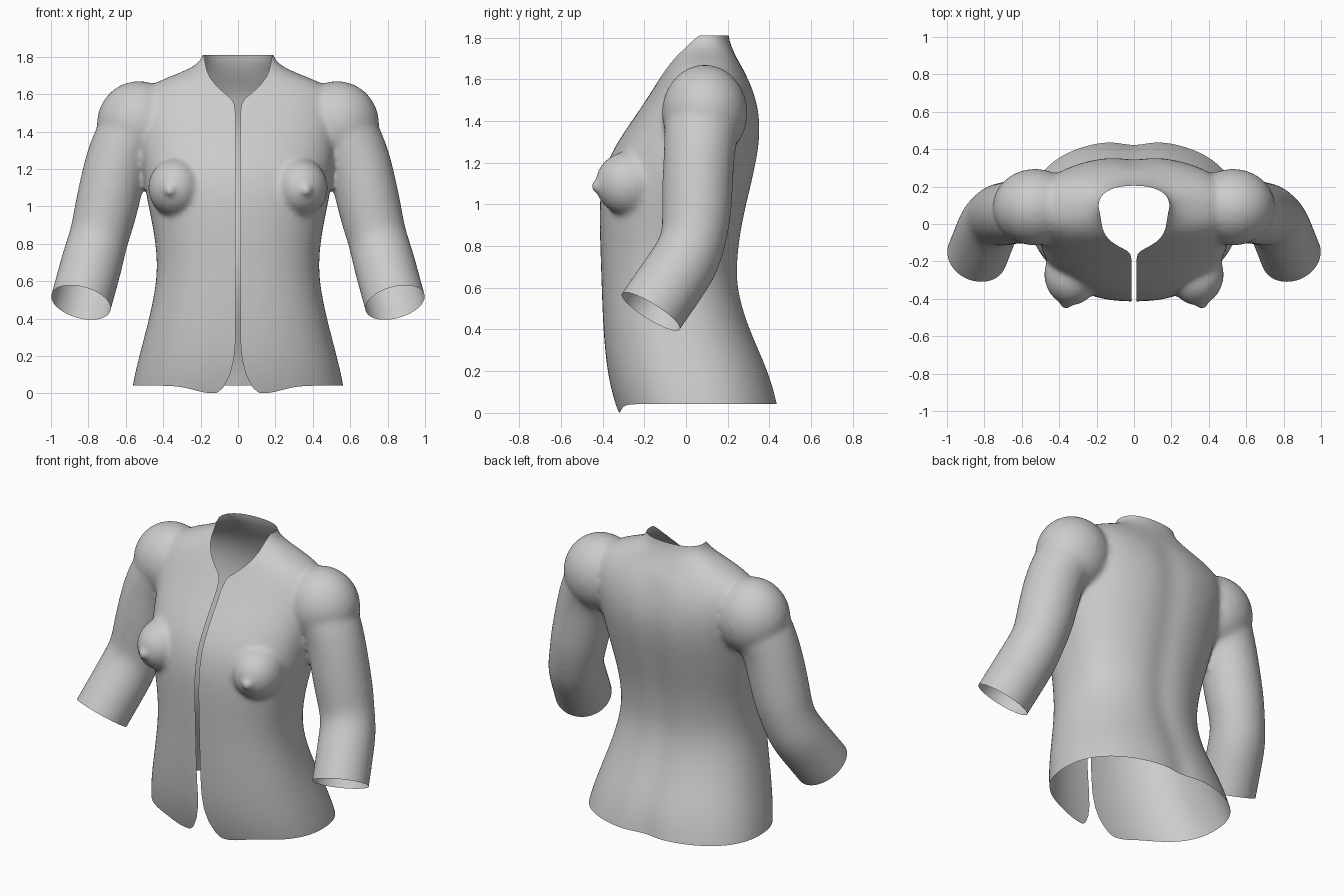
import bpy, bmesh, math
from mathutils import Vector

if "Cube" in bpy.data.objects:
    bpy.data.objects.remove(bpy.data.objects["Cube"])

TAU = 2 * math.pi


def loft(name, rings):
    """Closed, subdivided skin through a list of equal rings."""
    bm = bmesh.new()
    vs = [[bm.verts.new(p) for p in r] for r in rings]
    n = len(vs[0])
    for a, b in zip(vs, vs[1:]):
        for i in range(n):
            bm.faces.new((a[i], a[(i + 1) % n], b[(i + 1) % n], b[i]))
    bm.faces.new(vs[0][::-1])
    bm.faces.new(vs[-1])
    bmesh.ops.recalc_face_normals(bm, faces=bm.faces)
    me = bpy.data.meshes.new(name)
    bm.to_mesh(me)
    bm.free()
    ob = bpy.data.objects.new(name, me)
    bpy.context.collection.objects.link(ob)
    bpy.context.view_layer.objects.active = ob
    ob.modifiers.new("sub", 'SUBSURF').levels = 2
    bpy.ops.object.modifier_apply(modifier="sub")
    return ob


def ball(loc, radii):
    bpy.ops.mesh.primitive_uv_sphere_add(segments=40, ring_count=24, radius=1, location=loc)
    ob = bpy.context.object
    ob.scale = radii
    bpy.ops.object.transform_apply(location=False, rotation=False, scale=True)
    return ob


def lerp(table, z):
    for (z0, a), (z1, b) in zip(table, table[1:]):
        if z <= z1:
            return a + (b - a) * max(0, (z - z0) / (z1 - z0))
    return table[-1][1]


# Torso: z, half width, front y, back y
TORSO = [(-.14, .58, -.27, .47), (-.05, .575, -.31, .465), (.05, .565, -.345, .447),
         (.2, .53, -.38, .405), (.4, .475, -.398, .31), (.6, .434, -.405, .25),
         (.75, .434, -.41, .255), (.9, .457, -.415, .275), (1.05, .49, -.415, .31),
         (1.2, .512, -.385, .345), (1.33, .525, -.31, .364), (1.45, .545, -.225, .357),
         (1.55, .545, -.16, .328), (1.62, .51, -.118, .292), (1.68, .41, -.08, .255),
         (1.73, .265, -.045, .23), (1.78, .195, -.02, .208), (1.84, .18, .0, .2),
         (1.92, .18, .01, .2)]
N = 48


def torso_ring(z, w, f, b):
    cy, d, ring = (f + b) / 2, (b - f) / 2, []
    for i in range(N):
        c, s = math.cos(TAU * i / N), math.sin(TAU * i / N)
        k = 2 / 2.3
        x = w * math.copysign(abs(c) ** k, c)
        y = cy + d * math.copysign(abs(s) ** k, s)
        if s > 0 and z < 1.6:           # spine groove
            y -= (.035 if z < .15 else .02) * math.exp(-(x / .07) ** 2)
        ring.append((x, y, z))
    return ring


parts = [loft("jacket", [torso_ring(*r) for r in TORSO])]

# Sleeve: x, y, z, radius
SLEEVE = [(.45, .09, 1.48, .17), (.57, .08, 1.40, .19), (.64, .065, 1.28, .17),
          (.68, .055, 1.1, .172), (.725, .05, .9, .17), (.765, .02, .76, .168),
          (.80, -.07, .63, .166), (.84, -.17, .485, .166), (.88, -.27, .34, .166)]
for s in (-1, 1):
    pts = [Vector((s * x, y, z)) for x, y, z, r in SLEEVE]
    rings = []
    for i, p in enumerate(pts):
        t = pts[min(i + 1, len(pts) - 1)] - pts[max(i - 1, 0)]
        q = t.to_track_quat('Z', 'Y')
        rings.append([p + q @ Vector((math.cos(TAU * j / 24), math.sin(TAU * j / 24), 0)) * SLEEVE[i][3]
                      for j in range(24)])
    parts.append(loft("sleeve", rings))
    # shoulder cap, bust and bust point
    parts.append(ball((s * .53, .09, 1.44), (.225, .205, .23)))
    parts.append(ball((s * .335, -.27, 1.1), (.145, .165, .155)))
    parts.append(ball((s * .365, -.425, 1.085), (.03, .035, .03)))

# Fuse everything into one smooth skin
bpy.ops.object.select_all(action='DESELECT')
for p in parts:
    p.select_set(True)
jacket = parts[0]
bpy.context.view_layer.objects.active = jacket
bpy.ops.object.join()
m = jacket.modifiers.new("remesh", 'REMESH')
m.mode, m.voxel_size = 'VOXEL', .014
m = jacket.modifiers.new("smooth", 'SMOOTH')
m.factor, m.iterations = .5, 14
for n in ("remesh", "smooth"):
    bpy.ops.object.modifier_apply(modifier=n)

# Half width of the front opening by height
OPENING = [(-.02, .125), (.005, .11), (.03, .08), (.1, .043), (.18, .022), (.28, .013),
           (1.5, .013), (1.55, .02), (1.58, .04), (1.61, .078), (1.65, .12),
           (1.69, .15), (1.73, .168), (1.81, .183), (2, .183)]
CUFF, CUFF_N = Vector((.84, -.17, .487)), Vector((-.24, .53, .85)).normalized()


def keep(co):
    """Positive where cloth stays, negative where it is open."""
    x, y, z = abs(co.x), co.y, co.z
    if x > .62 and z < .75:
        return (Vector((x, y, z)) - CUFF).dot(CUFF_N)
    hem = .042 - (.04 * math.exp(-((x - .14) / .13) ** 2) if y < 0 else 0)
    f = min(z - hem, 1.81 - z)
    if y < .1:
        f = min(f, x - lerp(OPENING, z))
    return f


# Trim hem, cuffs, neck and front opening along clean lines
bm = bmesh.new()
bm.from_mesh(jacket.data)
bmesh.ops.triangulate(bm, faces=bm.faces)
val = {v: keep(v.co) for v in bm.verts}
new = []
for e in list(bm.edges):
    a, b = e.verts
    fa, fb = val[a], val[b]
    if fa * fb < 0:
        new.append(bmesh.utils.edge_split(e, a, fa / (fa - fb))[1])
bmesh.ops.connect_verts(bm, verts=new)
bmesh.ops.delete(bm, geom=[v for v, f in val.items() if f < 0], context='VERTS')
for f in bm.faces:
    f.smooth = True
bm.to_mesh(jacket.data)
bm.free()
